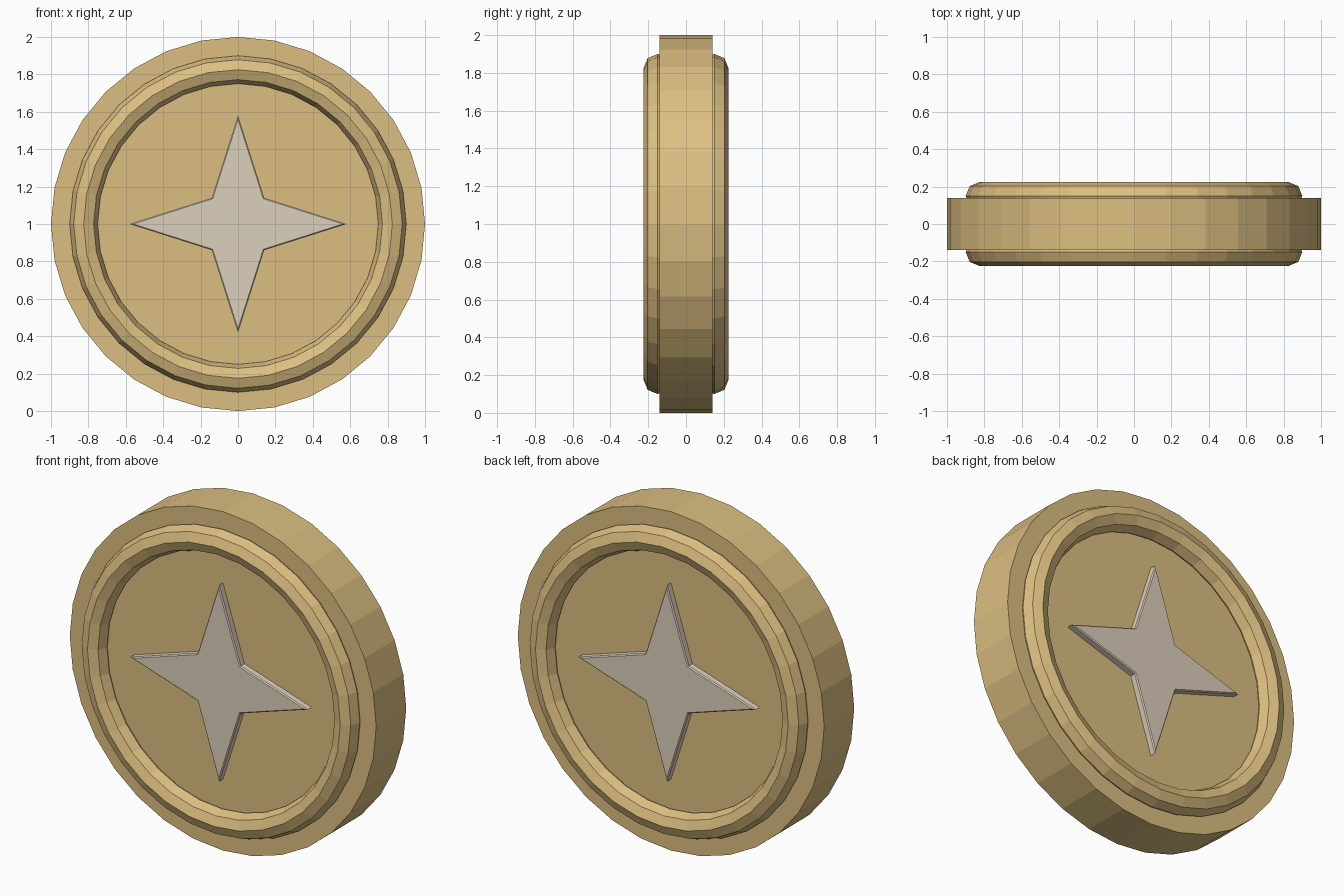
import bpy, bmesh
from math import sin, cos, pi

if "Cube" in bpy.data.objects:
    bpy.data.objects.remove(bpy.data.objects["Cube"])

SIDES = 32
CENTRE_Z = 1.0


def material(name, rgb):
    m = bpy.data.materials.new(name)
    m.diffuse_color = (*rgb, 1)
    m.use_nodes = True
    m.node_tree.nodes["Principled BSDF"].inputs["Base Color"].default_value = m.diffuse_color
    return m


gold = material("gold", (0.72, 0.52, 0.22))
silver = material("pale_silver", (0.72, 0.63, 0.50))


def place(obj, name, mat):
    obj.name = name
    obj.data.materials.append(mat)
    return obj


# Coin body: 32-sided disc standing on edge
bpy.ops.mesh.primitive_cylinder_add(vertices=SIDES, radius=1.0, depth=0.28,
                                    location=(0, 0, CENTRE_Z), rotation=(pi / 2, 0, 0))
place(bpy.context.object, "coin_body", gold)


def add_star(name, side):
    """Raised four-point star with a bevelled face, side = -1 front, 1 back."""
    bm = bmesh.new()
    verts = []
    for i in range(8):
        r = 0.58 if i % 2 == 0 else 0.198
        a = i * pi / 4
        verts.append(bm.verts.new((r * cos(a), side * 0.12, CENTRE_Z + r * sin(a))))
    face = bm.faces.new(verts)
    top = bmesh.ops.extrude_face_region(bm, geom=[face])["geom"]
    top_verts = [g for g in top if isinstance(g, bmesh.types.BMVert)]
    bmesh.ops.translate(bm, verts=top_verts, vec=(0, side * 0.06, 0))
    rim = [g for g in top if isinstance(g, bmesh.types.BMEdge)]
    bmesh.ops.bevel(bm, geom=rim, offset=0.006, segments=1, affect='EDGES')
    bmesh.ops.recalc_face_normals(bm, faces=bm.faces)
    mesh = bpy.data.meshes.new(name)
    bm.to_mesh(mesh)
    bm.free()
    obj = bpy.data.objects.new(name, mesh)
    bpy.context.collection.objects.link(obj)
    place(obj, name, silver)


# Raised rims and stars on both faces
for label, side in (("front", -1), ("back", 1)):
    bpy.ops.mesh.primitive_torus_add(major_segments=SIDES, minor_segments=8,
                                     major_radius=0.825, minor_radius=0.075,
                                     location=(0, side * 0.15, CENTRE_Z),
                                     rotation=(pi / 2, 0, 0))
    place(bpy.context.object, label + "_rim", gold)
    add_star(label + "_star", side)
